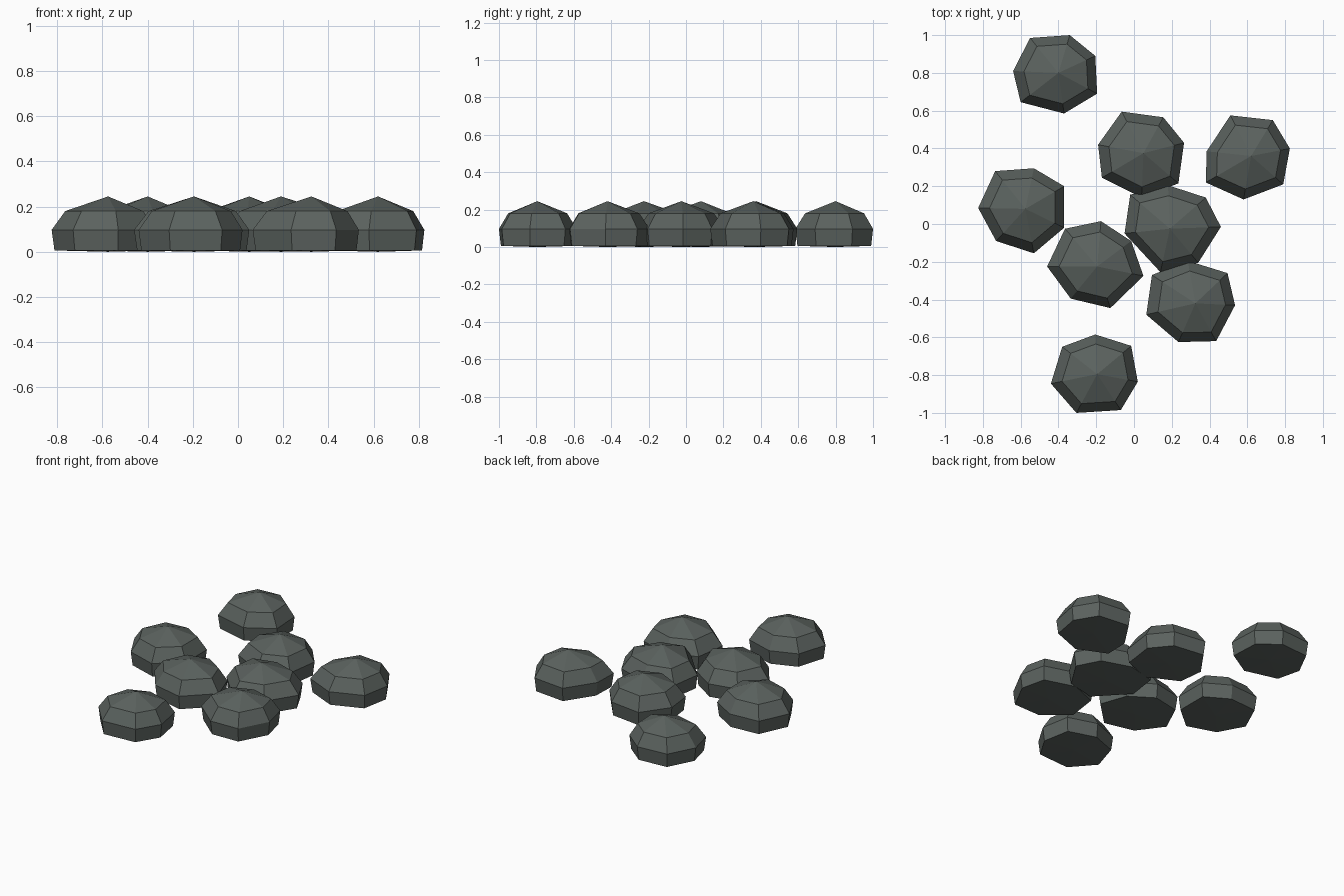
import bpy, bmesh

if "Cube" in bpy.data.objects:
    bpy.data.objects.remove(bpy.data.objects["Cube"])

stone_mat = bpy.data.materials.new("grey green stone")
stone_mat.diffuse_color = (0.104, 0.122, 0.113, 1)
stone_mat.use_nodes = True
stone_mat.node_tree.nodes["Principled BSDF"].inputs["Base Color"].default_value = stone_mat.diffuse_color

# (ring scale about the peak, height): foot, widest belt, shoulder
RINGS = [(0.95, 0.006), (1.0, 0.097), (0.76, 0.18)]
PEAK = 0.245


def stone(name, peak, outline):
    """Low-poly seven-sided stone: flat foot, steep side, faceted cap."""
    bm = bmesh.new()
    px, py = peak
    outline = outline[::-1]  # counter-clockwise
    n = len(outline)
    rings = [[bm.verts.new((px + (x - px) * s, py + (y - py) * s, z)) for x, y in outline]
             for s, z in RINGS]
    top = bm.verts.new((px, py, PEAK))
    foot = bm.verts.new((px, py, 0))
    for i in range(n):
        j = (i + 1) % n
        for a, b in zip(rings, rings[1:]):
            bm.faces.new((a[i], a[j], b[j], b[i]))
        bm.faces.new((rings[-1][i], rings[-1][j], top))
        bm.faces.new((rings[0][j], rings[0][i], foot))
    bmesh.ops.recalc_face_normals(bm, faces=bm.faces)
    mesh = bpy.data.meshes.new(name)
    bm.to_mesh(mesh)
    bm.free()
    mesh.materials.append(stone_mat)
    bpy.context.collection.objects.link(bpy.data.objects.new(name, mesh))


# Scattered stones: peak position and belt outline seen from above
stone("stone_back_left", (-0.40, 0.80),
      [(-.55, .985), (-.34, 1.0), (-.205, .89), (-.195, .69), (-.37, .585), (-.6, .645), (-.64, .81)])
stone("stone_back_middle", (0.05, 0.375),
      [(-.065, .595), (.155, .565), (.265, .43), (.235, .215), (.04, .14), (-.17, .245), (-.19, .42)])
stone("stone_right", (0.62, 0.36),
      [(.51, .575), (.735, .55), (.825, .40), (.79, .21), (.58, .13), (.38, .22), (.385, .385)])
stone("stone_left", (-0.575, 0.08),
      [(-.735, .28), (-.53, .295), (-.37, .2), (-.37, -.02), (-.53, -.155), (-.73, -.09), (-.825, .085)])
stone("stone_centre", (0.19, -0.025),
      [(-.02, .155), (.18, .205), (.38, .14), (.46, -.015), (.34, -.205), (.14, -.255), (-.05, -.05)])
stone("stone_centre_left", (-0.195, -0.225),
      [(-.365, -.025), (-.175, .015), (-.015, -.09), (.05, -.275), (-.125, -.445), (-.335, -.395), (-.46, -.225)])
stone("stone_front_right", (0.325, -0.42),
      [(.095, -.27), (.285, -.195), (.495, -.26), (.535, -.43), (.435, -.62), (.235, -.625), (.065, -.48)])
stone("stone_front", (-0.195, -0.795),
      [(-.38, -.65), (-.205, -.585), (-.015, -.645), (.02, -.835), (-.07, -.985), (-.305, -1.0), (-.44, -.845)])
